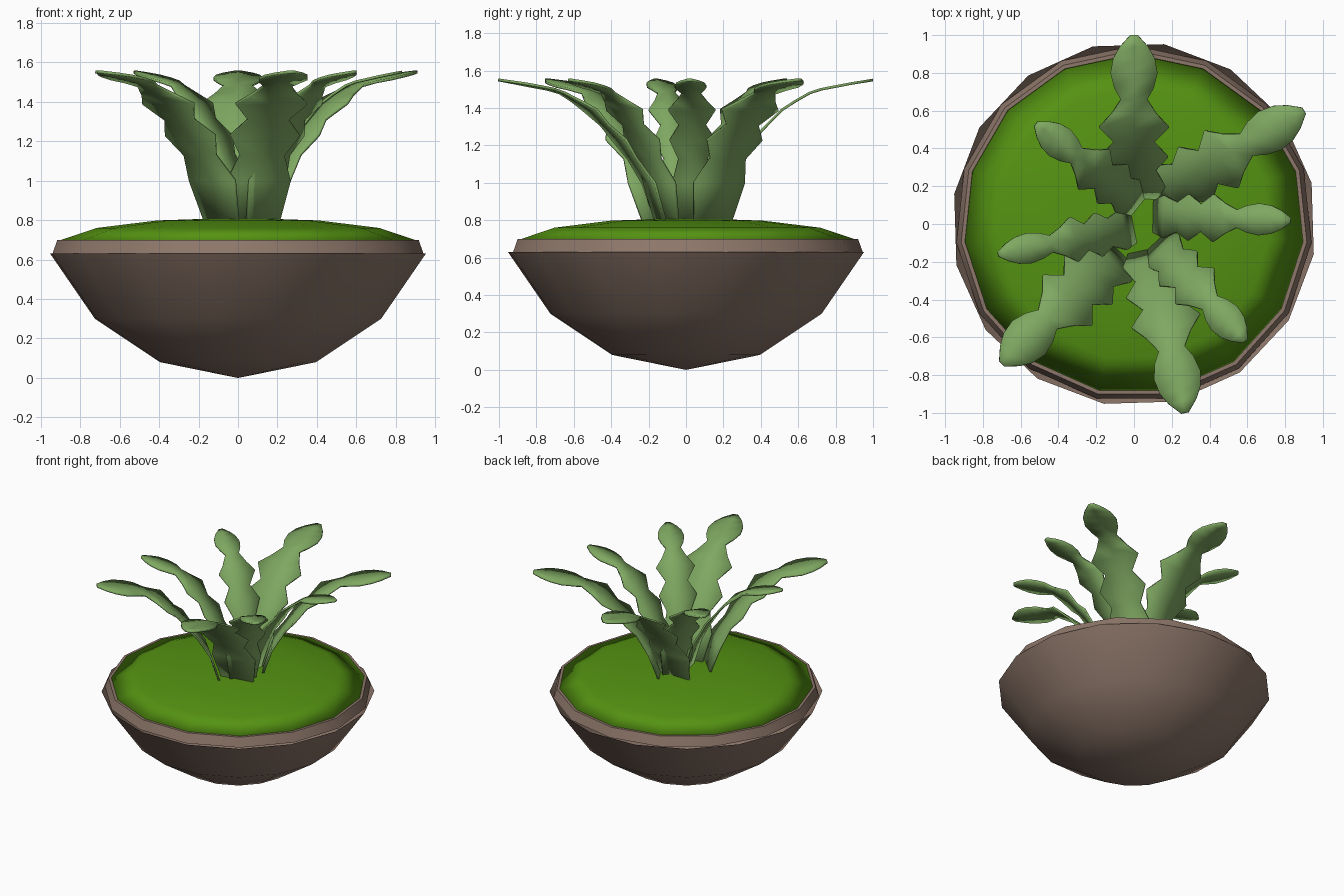
import bpy
import math
from mathutils import Vector

if "Cube" in bpy.data.objects:
    bpy.data.objects.remove(bpy.data.objects["Cube"], do_unlink=True)


def material(name, color):
    m = bpy.data.materials.new(name)
    m.use_nodes = True
    m.diffuse_color = (*color, 1)
    bsdf = next(n for n in m.node_tree.nodes if n.type == "BSDF_PRINCIPLED")
    bsdf.inputs["Base Color"].default_value = (*color, 1)
    bsdf.inputs["Roughness"].default_value = 0.8
    return m


BROWN = material("clay brown", (0.27, 0.185, 0.145))
MOSS = material("moss green", (0.09, 0.29, 0.006))
LEAF = material("leaf green", (0.21, 0.39, 0.12))


def add_object(name, verts, faces, mat):
    mesh = bpy.data.meshes.new(name)
    mesh.from_pydata(verts, [], faces)
    mesh.materials.append(mat)
    obj = bpy.data.objects.new(name, mesh)
    bpy.context.collection.objects.link(obj)
    return obj


def lathe(name, profile, sides, phase, mat, angle=None):
    """Spin (radius, height) points, listed bottom to top on the outside."""
    verts, rings = [], []
    for r, z in profile:
        start = len(verts)
        count = sides if r > 0 else 1
        for i in range(count):
            a = math.radians(phase) + math.tau * i / sides
            verts.append((r * math.cos(a), r * math.sin(a), z))
        rings.append([start + i % count for i in range(sides)])
    faces = []
    for low, high in zip(rings, rings[1:]):
        for i in range(sides):
            j = (i + 1) % sides
            loop = [low[i], low[j], high[j], high[i]]
            faces.append(list(dict.fromkeys(loop)))
    obj = add_object(name, verts, faces, mat)
    smooth(obj, angle)
    return obj


def smooth(obj, angle=None):
    bpy.ops.object.select_all(action="DESELECT")
    obj.select_set(True)
    bpy.context.view_layer.objects.active = obj
    if angle:
        bpy.ops.object.shade_smooth_by_angle(angle=math.radians(angle))
    else:
        bpy.ops.object.shade_smooth()


# Pot: rounded shell, a narrow rim, and a low mound of moss
lathe("bowl", [(0, 0), (0.4, 0.08), (0.735, 0.3), (0.965, 0.63)], 16, 13, BROWN)
lathe("rim", [(0.945, 0.63), (0.92, 0.7), (0.895, 0.7)], 15, 90, BROWN, 30)
lathe("moss_mound", [(0, 0.59), (0.41, 0.605), (0.72, 0.65), (0.9, 0.7),
                     (0.72, 0.76), (0.41, 0.798), (0, 0.812)], 15, 90, MOSS)

# Leaf outline: fraction of reach, half width, height
OUTLINE = [(0, 0.12, 0.78), (0.08, 0.165, 1.0), (0.18, 0.115, 1.13),
           (0.26, 0.18, 1.23), (0.35, 0.105, 1.31), (0.44, 0.185, 1.39),
           (0.52, 0.12, 1.435), (0.61, 0.07, 1.48), (0.68, 0.105, 1.5),
           (0.77, 0.125, 1.515), (0.86, 0.11, 1.53), (0.93, 0.075, 1.54),
           (1, 0.02, 1.55)]


def leaf(name, base, tip, width):
    base, tip = Vector((*base, 0)), Vector((*tip, 0))
    side = (tip - base).normalized().cross(Vector((0, 0, 1)))
    verts, faces = [], []
    for t, half, z in OUTLINE:
        mid = base.lerp(tip, t) + Vector((0, 0, z))
        verts += [mid + side * half * width * s for s in (-1, 0, 1)]
    for row in range(len(OUTLINE) - 1):
        for col in range(2):
            a = row * 3 + col
            faces.append((a, a + 1, a + 4, a + 3))
    obj = add_object(name, verts, faces, LEAF)
    thick = obj.modifiers.new("thickness", "SOLIDIFY")
    thick.thickness = 0.014
    thick.offset = 0
    smooth(obj, 40)


# Leaves spreading from the middle: base point, tip point, width factor
LEAVES = {
    "back_leaf": ((0, 0.13), (0, 1), 1),
    "back_left_leaf": ((0.12, 0.14), (0.9, 0.6), 0.95),
    "left_leaf": ((0.1, 0.04), (0.83, 0.02), 0.68),
    "front_left_leaf": ((0.11, -0.1), (0.59, -0.62), 0.75),
    "front_leaf": ((0.09, -0.13), (0.27, -1), 1),
    "front_right_leaf": ((-0.08, -0.14), (-0.7, -0.74), 1),
    "right_leaf": ((0.0, -0.02), (-0.72, -0.16), 0.65),
    "back_right_leaf": ((0.03, 0.1), (-0.52, 0.53), 0.72),
}
for leaf_name, (start, end, w) in LEAVES.items():
    leaf(leaf_name, start, end, w)
